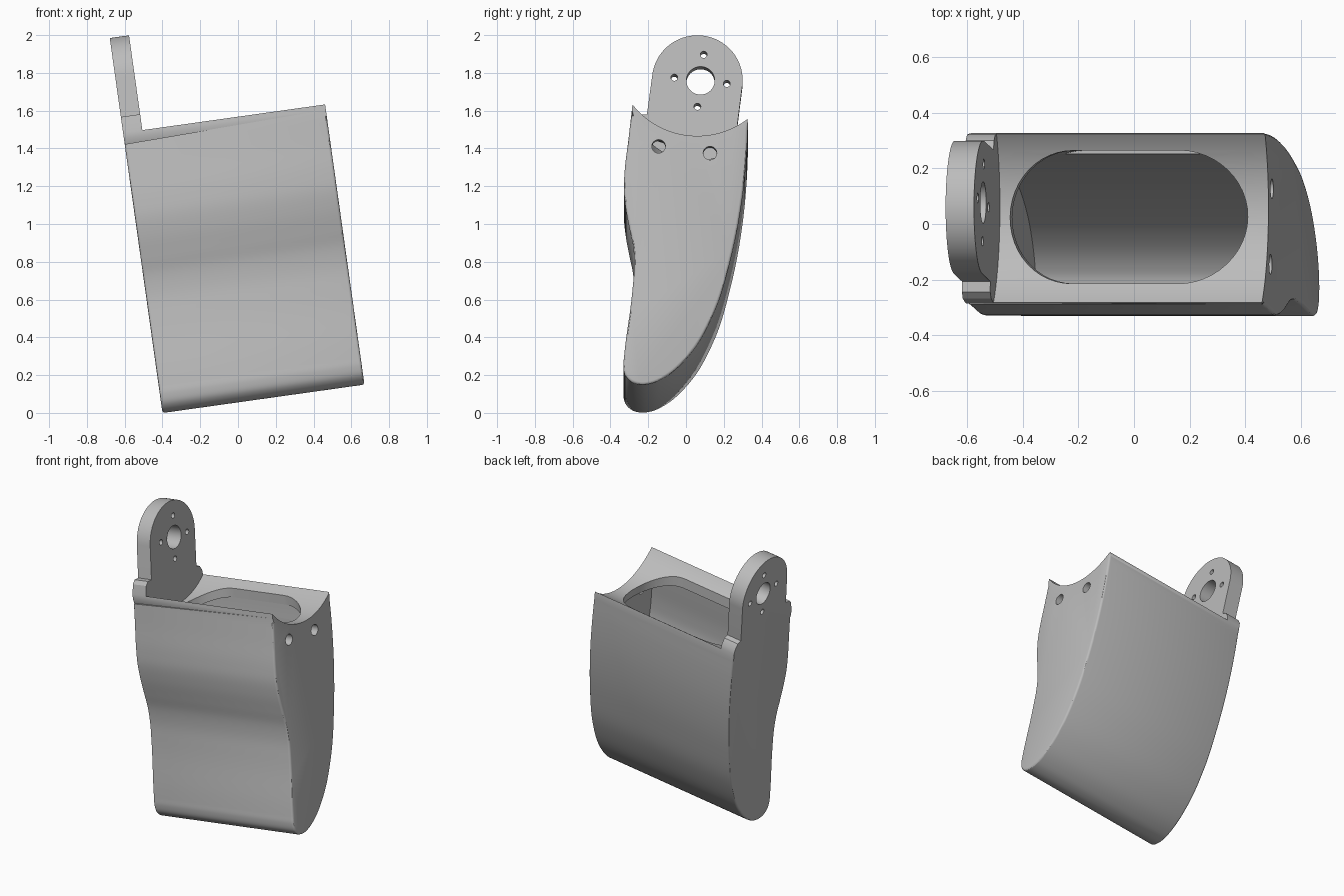
import bpy, bmesh, math
from mathutils import Vector

if "Cube" in bpy.data.objects:
    bpy.data.objects.remove(bpy.data.objects["Cube"])

WIDTH, WALL, TILT = 1.08, 0.055, math.radians(8)
PIVOT, LEAN = Vector((0.06, 1.764)), math.radians(6.8)

grey = bpy.data.materials.new("plain grey")
grey.use_nodes = True
grey.diffuse_color = (0.5, 0.5, 0.5, 1)
grey.node_tree.nodes["Principled BSDF"].inputs["Base Color"].default_value = (0.5, 0.5, 0.5, 1)


def spline(pts, steps=6):
    """Smooth open curve through unevenly spaced points."""
    p = [Vector(q) for q in pts]
    p = [2 * p[0] - p[1]] + p + [2 * p[-1] - p[-2]]
    slopes = []
    for a, b, c in zip(p, p[1:], p[2:]):
        d, e = (b - a).length, (c - b).length
        slopes.append(((b - a) * (e / d) + (c - b) * (d / e)) / (d + e))
    out = []
    for b, c, m, n in zip(p[1:], p[2:-1], slopes, slopes[1:]):
        size = (c - b).length
        for i in range(steps):
            t = i / steps
            s = t * t * (3 - 2 * t)
            out.append(b * (1 - s) + c * s
                       + size * (m * (t * (1 - t) ** 2) - n * (t * t * (1 - t))))
    return out + [p[-2]]


def arc(centre, radius, start, end, n):
    return [Vector(centre) + radius * Vector((math.cos(a), math.sin(a)))
            for a in (start + (end - start) * i / n for i in range(n + 1))]


def prism(name, outline, low, high, axis="X", round_below=None):
    """Extrude an anticlockwise outline along X (in y, z) or Z (in x, y)."""
    bm = bmesh.new()
    ends = []
    for h in (low, high):
        ends.append([bm.verts.new((h, p[0], p[1]) if axis == "X" else (p[0], p[1], h))
                     for p in outline])
    bottom, top = ends
    bm.faces.new(bottom[::-1])
    bm.faces.new(top)
    for i in range(len(outline)):
        bm.faces.new((bottom[i - 1], bottom[i], top[i], top[i - 1]))
    bm.normal_update()
    if round_below:
        rim = [e for e in bm.edges if all(v.co.z < round_below for v in e.verts)
               and abs(e.verts[0].co.x - e.verts[1].co.x) < 1e-5]
        bmesh.ops.bevel(bm, geom=rim, offset=0.014, segments=3, profile=0.5, affect="EDGES")
        bm.normal_update()
    mesh = bpy.data.meshes.new(name)
    bm.to_mesh(mesh)
    bm.free()
    ob = bpy.data.objects.new(name, mesh)
    bpy.context.collection.objects.link(ob)
    return ob


def rod(name, centre, radius, low, high, n=32):
    return prism(name, arc(centre, radius, 0, math.tau * (n - 1) / n, n - 1), low, high)


def cut(ob, cutter):
    cutter.hide_render = True
    mod = ob.modifiers.new("cut", "BOOLEAN")
    mod.operation, mod.solver, mod.object = "DIFFERENCE", "EXACT", cutter
    bpy.context.view_layer.objects.active = ob
    bpy.ops.object.modifier_apply(modifier=mod.name)
    bpy.data.objects.remove(cutter)


# Side profile of the shell, from the front shoulder round the base to the back
shell = spline([(-.283, 1.50), (-.305, 1.31), (-.325, 1.14), (-.329, 1.05), (-.32, .95),
                (-.298, .83), (-.28, .74), (-.274, .64), (-.284, .5), (-.328, .15),
                (-.332, .1), (-.322, .05), (-.29, .015), (-.24, 0), (-.18, .007),
                (-.11, .04), (.02, .16), (.155, .40), (.235, .665), (.297, .99),
                (.322, 1.25), (.328, 1.39)])

# Shoulders and the round-topped mounting tab complete the outline
tab = ([Vector(p) for p in ((.322, 1.45), (.30, 1.485), (.268, 1.495))]
       + arc(PIVOT, 0.24, -LEAN, math.pi - LEAN, 40)
       + [Vector(p) for p in ((-.207, 1.58), (-.245, 1.582), (-.268, 1.56))])
housing = prism("housing", shell + tab, 0, WIDTH, round_below=1.45)

# Clear the swing space beside the tab
cut(housing, rod("swing_cutter", PIVOT, 0.435, 0.103, 1.3, 128))

# Hollow interior with an even wall
inner = []
for i, p in enumerate(shell):
    t = (shell[min(i + 3, len(shell) - 1)] - shell[max(i - 3, 0)]).normalized()
    inner.append(p + WALL * Vector((-t.y, t.x)))
cavity = prism("cavity_cutter", inner, WALL, WIDTH - WALL)
cut(cavity, rod("roof_cutter", PIVOT, 0.435 + WALL, -0.2, 1.4, 128))
cut(housing, cavity)

# Slot-shaped opening in the top
slot = (arc((0.765, 0.025), 0.24, -math.pi / 2, math.pi / 2, 24)
        + arc((0.38, 0.025), 0.24, math.pi / 2, math.pi * 1.5, 24))
cut(housing, prism("slot_cutter", slot, 1.08, 1.48, axis="Z"))

# Tab bore with four screw holes round it, then two holes in the left wall
bore = Vector((0.077, 1.762))
cut(housing, rod("bore_cutter", bore, 0.075, -0.1, 0.2, 48))
for k in range(4):
    a = k * math.pi / 2 - LEAN
    spot = bore + 0.14 * Vector((math.cos(a), math.sin(a)))
    cut(housing, rod("screw_cutter", spot, 0.018, -0.1, 0.2, 20))
for spot in ((-.145, 1.273), (.127, 1.237)):
    cut(housing, rod("wall_hole_cutter", spot, 0.036, 0.9, 1.2))

# Finish and tilt
housing.data.materials.clear()
housing.data.materials.append(grey)
housing.location = (-0.40, 0, 0)
housing.rotation_euler = (0, -TILT, 0)
bpy.ops.object.select_all(action="DESELECT")
housing.select_set(True)
bpy.context.view_layer.objects.active = housing
bpy.ops.object.shade_smooth_by_angle(angle=math.radians(30))
